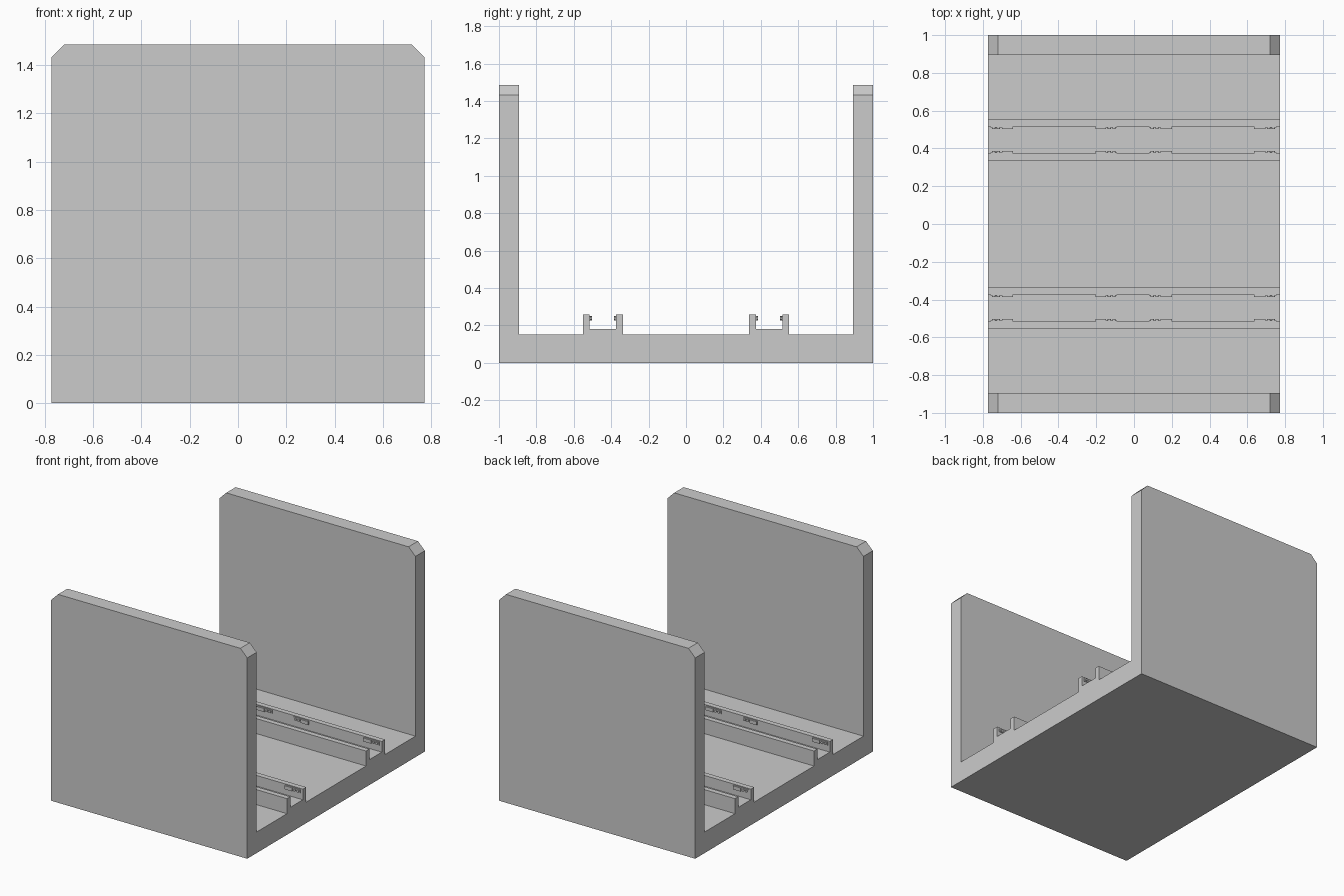
import bpy, bmesh
from math import pi
from mathutils import Matrix, Vector

if "Cube" in bpy.data.objects:
    bpy.data.objects.remove(bpy.data.objects["Cube"])

HALF_X = 0.773


def make_object(name, bm):
    bmesh.ops.recalc_face_normals(bm, faces=bm.faces)
    mesh = bpy.data.meshes.new(name)
    bm.to_mesh(mesh)
    bm.free()
    obj = bpy.data.objects.new(name, mesh)
    bpy.context.collection.objects.link(obj)
    return obj


def add_box(bm, lo, hi):
    lo, hi = Vector(lo), Vector(hi)
    m = Matrix.Translation((lo + hi) / 2) @ Matrix.Diagonal((*(hi - lo), 1))
    bmesh.ops.create_cube(bm, size=1, matrix=m)


# Cradle: U-shaped section with two raised channels, extruded along x
half = [(0.337, 0.15), (0.337, 0.257), (0.374, 0.257), (0.374, 0.181),
        (0.515, 0.181), (0.515, 0.257), (0.552, 0.257), (0.552, 0.15),
        (0.894, 0.15), (0.894, 1.485), (1.0, 1.485), (1.0, 0.0)]
profile = half + [(-y, z) for y, z in reversed(half)]
bm = bmesh.new()
face = bm.faces.new([bm.verts.new((-HALF_X, y, z)) for y, z in profile])
ext = bmesh.ops.extrude_face_region(bm, geom=[face], use_keep_orig=True)
bmesh.ops.translate(bm, vec=(2 * HALF_X, 0, 0),
                    verts=[v for v in ext["geom"] if isinstance(v, bmesh.types.BMVert)])
# Chamfered upper corners of the side walls
corners = [e for e in bm.edges if all(v.co.z > 1.4 for v in e.verts)
           and abs(e.verts[0].co.x - e.verts[1].co.x) < 1e-5]
bmesh.ops.bevel(bm, geom=corners, offset=0.054, segments=1, affect='EDGES')
make_object("cradle", bm)


# Latches on the inner faces of the channel walls: block, thin strip, two pins
def latch(name, x_block, x_end, y_wall, inward):
    bm = bmesh.new()
    x_mid = (x_block + x_end) / 2
    depth = 0.012

    def plate(xa, xb, d):
        ya, yb = sorted((y_wall - inward * 0.003, y_wall + inward * d))
        add_box(bm, (min(xa, xb), ya, 0.225), (max(xa, xb), yb, 0.25))

    plate(x_block, x_mid, depth)
    plate(x_mid, x_end, depth * 0.4)
    for t in (0.3, 0.72):
        x = x_mid + (x_end - x_mid) * t
        m = Matrix.Translation((x, y_wall + inward * depth / 2, 0.2375)) @ Matrix.Rotation(pi / 2, 4, 'X')
        bmesh.ops.create_cone(bm, cap_ends=True, segments=16, radius1=0.009,
                              radius2=0.009, depth=depth, matrix=m)
    make_object(name, bm)


spans = [(-0.64, -0.76), (-0.205, -0.09), (0.20, 0.08), (0.635, 0.755)]
walls = [(0.374, 1), (0.515, -1), (-0.374, -1), (-0.515, 1)]
for i, (y, d) in enumerate(walls):
    for j, (xa, xb) in enumerate(spans):
        latch(f"latch_{i + 1}_{j + 1}", xa, xb, y, d)
